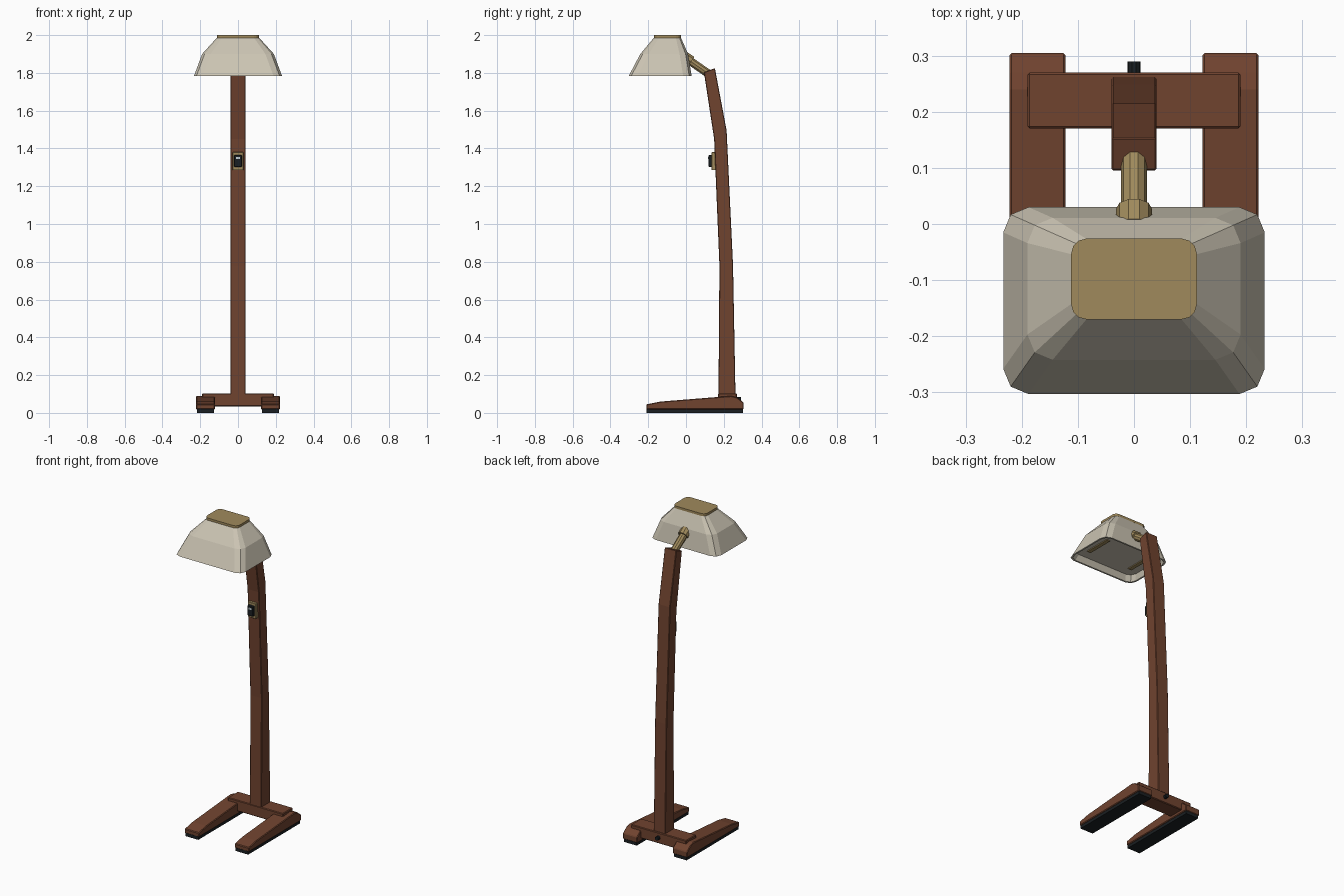
import bpy, bmesh, math
from mathutils import Vector

if "Cube" in bpy.data.objects:
    bpy.data.objects.remove(bpy.data.objects["Cube"])


def material(name, hex_code):
    lin = []
    for i in (0, 2, 4):
        c = int(hex_code[i:i + 2], 16) / 255
        lin.append(c / 12.92 if c <= 0.04045 else ((c + 0.055) / 1.055) ** 2.4)
    m = bpy.data.materials.new(name)
    m.diffuse_color = (*lin, 1)
    m.use_nodes = True
    m.node_tree.nodes["Principled BSDF"].inputs["Base Color"].default_value = m.diffuse_color
    return m


WOOD = material("walnut wood", "70432F")
BRASS = material("aged brass", "A08A5C")
CREAM = material("cream shade", "CBC4B3")
BLACK = material("black rubber", "1A1F22")
PALE = material("pale indicator", "C8D4D8")


def loft(name, rings, mat, bevel=0):
    """Skin between rings of equal point count and cap both ends."""
    bm = bmesh.new()
    vs = [[bm.verts.new(p) for p in r] for r in rings]
    n = len(rings[0])
    for a, b in zip(vs, vs[1:]):
        for i in range(n):
            j = (i + 1) % n
            bm.faces.new((a[i], a[j], b[j], b[i]))
    bm.faces.new(vs[0])
    bm.faces.new(vs[-1])
    bmesh.ops.recalc_face_normals(bm, faces=bm.faces)
    me = bpy.data.meshes.new(name)
    bm.to_mesh(me)
    bm.free()
    me.materials.append(mat)
    ob = bpy.data.objects.new(name, me)
    bpy.context.collection.objects.link(ob)
    if bevel:
        mod = ob.modifiers.new("soft edges", 'BEVEL')
        mod.width, mod.segments, mod.limit_method = bevel, 1, 'ANGLE'
        mod.angle_limit = math.radians(40)
    return ob


def box(name, x0, x1, y0, y1, z0, z1, mat, bevel=0):
    return loft(name, [[(x0, y0, z), (x1, y0, z), (x1, y1, z), (x0, y1, z)]
                       for z in (z0, z1)], mat, bevel)


def extrude_x(name, profile, x0, x1, mat, bevel=0):
    return loft(name, [[(x, y, z) for y, z in profile] for x in (x0, x1)], mat, bevel)


def rounded(hx, y0, y1, r, z, seg=2):
    """Rounded rectangle ring at height z."""
    pts = []
    for k, (cx, cy) in enumerate(((hx - r, y1 - r), (r - hx, y1 - r),
                                  (r - hx, y0 + r), (hx - r, y0 + r))):
        for s in range(seg + 1):
            a = math.pi / 2 * (k + s / seg)
            pts.append((cx + r * math.cos(a), cy + r * math.sin(a), z))
    return pts


def rod(name, p, q, r, mat, sides=10):
    p, q = Vector(p), Vector(q)
    rot = (q - p).to_track_quat('Z', 'Y')
    circle = [rot @ Vector((r * math.cos(t), r * math.sin(t), 0))
              for t in (2 * math.pi * i / sides for i in range(sides))]
    return loft(name, [[c + e for c in circle] for e in (p, q)], mat)


# Feet with dark soles
foot = [(-0.21, 0.018), (-0.21, 0.045), (-0.135, 0.06), (0.24, 0.09),
        (0.27, 0.082), (0.305, 0.055), (0.305, 0.018)]
for side, s in (("left", -1), ("right", 1)):
    a, b = sorted((s * 0.122, s * 0.222))
    extrude_x(side + "_foot", foot, a, b, WOOD, 0.004)
    box(side + "_sole", a + 0.006, b - 0.006, -0.208, 0.302, 0, 0.02, BLACK)

# Crossbar and rear cable plug
box("crossbar", -0.19, 0.19, 0.17, 0.27, 0.035, 0.103, WOOD, 0.004)
rod("cable_plug", (0, 0.26, 0.072), (0, 0.29, 0.072), 0.012, BLACK)

# Bent post: front and back y at each height
post = [(0.172, 0.095, 0.262, 0.095), (0.177, 0.78, 0.249, 0.78),
        (0.149, 1.45, 0.215, 1.495), (0.095, 1.803, 0.153, 1.825)]
loft("post", [[(-0.04, f, zf), (0.04, f, zf), (0.04, b, zb), (-0.04, b, zb)]
              for f, zf, b, zb in post], WOOD, 0.003)

# Switch on the front of the post
box("switch_plate", -0.028, 0.028, 0.136, 0.166, 1.285, 1.38, BRASS, 0.002)
box("switch_button", -0.02, 0.02, 0.119, 0.138, 1.303, 1.364, BLACK, 0.002)
box("switch_indicator", -0.011, 0.011, 0.117, 0.121, 1.343, 1.354, PALE)


# Brass arm and collar
def on_axis(y):
    return (0, y, 1.795 + 0.69 * (0.12 - y))


rod("arm", on_axis(0.0), on_axis(0.14), 0.023, BRASS)
rod("arm_collar", on_axis(-0.008), on_axis(0.027), 0.032, BRASS)

# Shade: outer skin, rim and recessed diffuser
loft("shade", [rounded(0.212, -0.276, 0.014, 0.04, 1.818),
               rounded(0.223, -0.293, 0.020, 0.04, 1.784),
               rounded(0.233, -0.303, 0.030, 0.045, 1.784),
               rounded(0.190, -0.242, 0.011, 0.045, 1.90),
               rounded(0.111, -0.169, -0.027, 0.027, 1.987)], CREAM)
loft("shade_cap", [rounded(0.112, -0.170, -0.026, 0.027, z, 3)
                   for z in (1.985, 2.0)], BRASS)

# Light strips under the shade
for side, s in (("left", -1), ("right", 1)):
    box(side + "_light_strip", s * 0.15 - 0.012, s * 0.15 + 0.012,
        -0.215, -0.045, 1.812, 1.82, BRASS)
